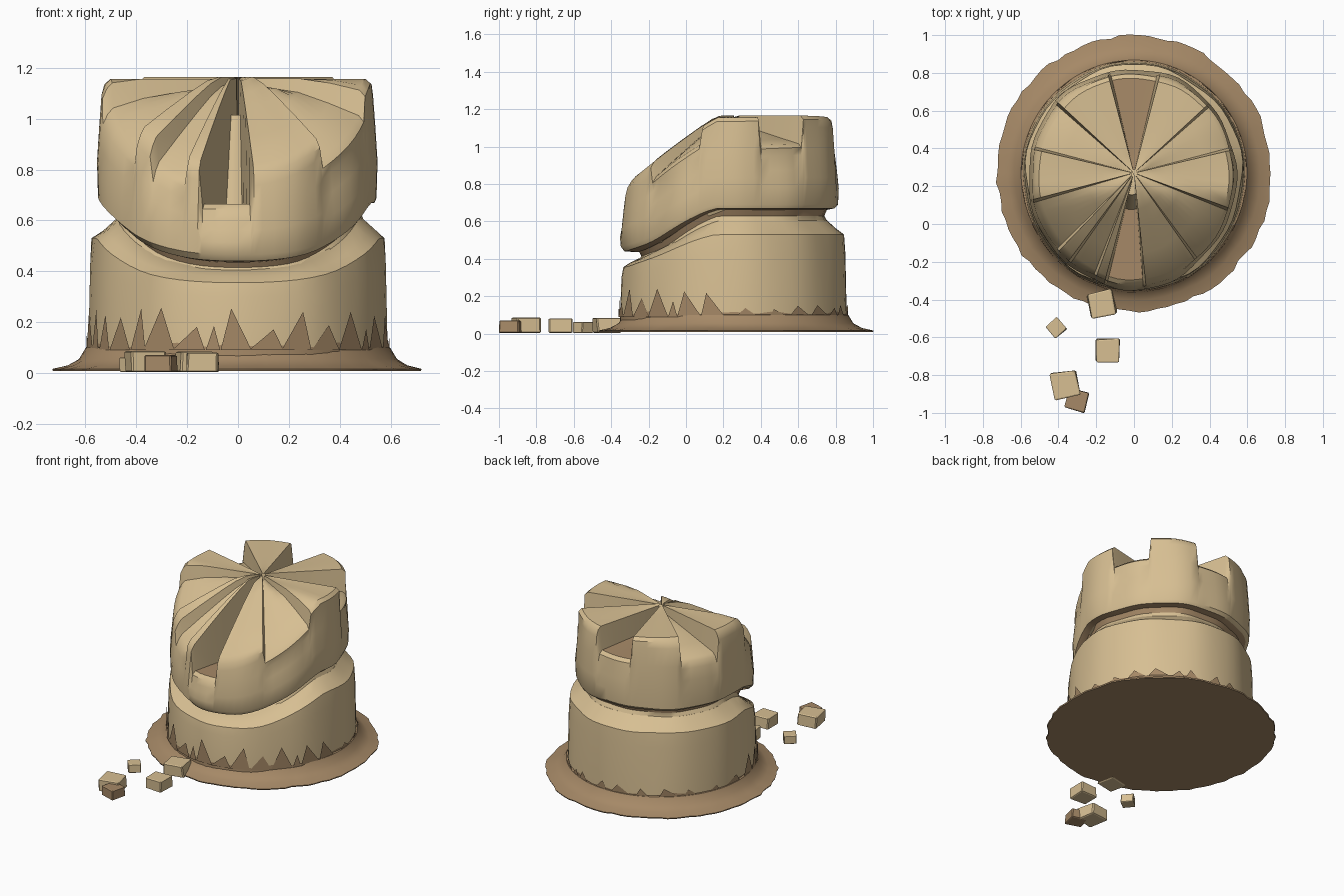
import bpy, bmesh, math, random
from math import sin, cos, radians

random.seed(4)
CY = 0.27          # tower axis offset in y
cube = bpy.data.objects.get("Cube")
if cube:
    bpy.data.objects.remove(cube, do_unlink=True)


def material(name, rgb):
    m = bpy.data.materials.new(name)
    m.use_nodes = True
    m.diffuse_color = (*rgb, 1)
    bsdf = m.node_tree.nodes["Principled BSDF"]
    bsdf.inputs["Base Color"].default_value = (*rgb, 1)
    bsdf.inputs["Roughness"].default_value = 0.9
    return m


SAND = material("sandstone", (0.68, 0.52, 0.29))
DIRT = material("brown dirt", (0.38, 0.25, 0.135))


def finish(name, bm, mats, smooth=35):
    bmesh.ops.recalc_face_normals(bm, faces=bm.faces)
    me = bpy.data.meshes.new(name)
    bm.to_mesh(me)
    bm.free()
    for m in mats:
        me.materials.append(m)
    ob = bpy.data.objects.new(name, me)
    bpy.context.collection.objects.link(ob)
    if smooth:
        bpy.ops.object.select_all(action="DESELECT")
        ob.select_set(True)
        bpy.context.view_layer.objects.active = ob
        bpy.ops.object.shade_smooth_by_angle(angle=radians(smooth))
    return ob


def place(a, r, stretch):
    """Point on the tower; the front half bulges by the stretch factor."""
    s = sin(radians(a))
    return r * cos(radians(a)), CY + r * s * (stretch if s < 0 else 1)


def lathe(name, angles, rings, mats, stretch, paint=None):
    """Skin rings, each a function of angle giving (radius, height)."""
    bm = bmesh.new()
    rows = []
    for ring in rings:
        row = []
        for a in angles:
            r, z = ring(a)
            row.append(bm.verts.new((*place(a, r, stretch), z)))
        rows.append(row)
    n = len(angles)
    for k in range(len(rows) - 1):
        for i in range(n):
            j = (i + 1) % n
            f = bm.faces.new((rows[k][i], rows[k][j], rows[k + 1][j], rows[k + 1][i]))
            if paint:
                f.material_index = paint(k, angles[i] + ((angles[j] - angles[i]) % 360) / 2)
    bm.faces.new(rows[0][::-1])
    bm.faces.new(rows[-1])
    return finish(name, bm, mats)


def tilt(a):
    """0 along the front edge, 1 from the middle to the back."""
    y = place(a, 0.56, 1.09)[1]
    t = min(1, max(0, (y + 0.34) / 0.50))
    return 0.5 * t + 0.5 * t * t * (3 - 2 * t)


def wobble(a, seed=0):
    return 0.006 * sin(radians(5 * a + 70 * seed)) + 0.004 * sin(radians(11 * a + 40 * seed))


STEPS = list(range(0, 360, 6))
LOWER, UPPER = 1.06, 1.12     # front bulge of the two drums

# Dirt mound with a ragged rim
ragged = {a: random.uniform(-0.012, 0.006) for a in range(0, 360, 4)}
lathe("dirt_mound", list(ragged), [
    lambda a: (0.727 + ragged[a], 0.008),
    lambda a: (0.73 + ragged[a], 0.016),
    lambda a: (0.67 + ragged[a] / 2, 0.030),
    lambda a: (0.625, 0.055),
    lambda a: (0.598, 0.10),
    lambda a: (0.55, 0.11)], [DIRT], 1.01)

# Lower drum with its slanted shoulder and the recessed neck
lathe("lower_drum", STEPS, [
    lambda a: (0.590, 0.02),
    lambda a: (0.588 + wobble(a) / 2, 0.10 + 2 * abs(wobble(a, 2))),
    lambda a: (0.581 + wobble(a) / 2, 0.30 + 0.13 * tilt(a)),
    lambda a: (0.573 + wobble(a), 0.355 + 0.175 * tilt(a)),
    lambda a: (0.535 + wobble(a, 1), 0.38 + 0.18 * tilt(a)),
    lambda a: (0.485 + wobble(a, 1), 0.405 + 0.20 * tilt(a))],
    [SAND, DIRT], LOWER, lambda k, a: int(k == 0))
lathe("neck", STEPS, [
    lambda a: (0.487 + wobble(a, 1), 0.40 + 0.20 * tilt(a)),
    lambda a: (0.475 + wobble(a, 2), 0.415 + 0.215 * tilt(a)),
    lambda a: (0.49 + wobble(a, 2), 0.445 + 0.22 * tilt(a))],
    [SAND, DIRT], LOWER, lambda k, a: k)

# Dirt spikes climbing the lower drum, taller at the front
bm = bmesh.new()
a = 0.0
while a < 352:
    front = a > 185
    w = random.uniform(4, 13) if front else random.uniform(8, 14)
    h = random.uniform(0.17, 0.26) if front else random.uniform(0.13, 0.18)
    pts = ((a - 0.5, 0.09), (a + w + 0.5, 0.09), (a + w * random.uniform(0.2, 0.8), h))
    bm.faces.new([bm.verts.new((*place(t, 0.597, LOWER), z)) for t, z in pts])
    a += w + (random.uniform(0, 2) if front else random.uniform(0, 7))
finish("dirt_spikes", bm, [DIRT], 0)

# Broken top: sunken wedges as (start, end, depth at rim, depth at centre)
WEDGES = [(14, 42, 0.15, 0.04), (76, 104, 0.16, 0.14), (138, 166, 0.15, 0.04),
          (194, 222, 0.09, 0.02), (231, 247, 0.09, 0.02), (254, 276, 0, 0),
          (309, 341, 0.09, 0.02)]
BACK_NOTCH, FRONT_SLOT = 1, 5
top_angles = set(range(0, 360, 5))
for s, e, d, c in WEDGES:
    top_angles -= {a for a in top_angles if min(abs(a - s), abs(a - e)) < 3}
    top_angles |= {s - 0.8, s + 0.8, e - 0.8, e + 0.8}
top_angles = sorted(top_angles)


def wedge(a):
    for i, (s, e, d, c) in enumerate(WEDGES):
        if s < a < e:
            return i
    return None


def top_height(a, r):
    i = wedge(a)
    if i == FRONT_SLOT:      # level floor that climbs steeply to the hub
        return 0.665 + 0.35 * min(1, max(0, (0.17 - r) / 0.07))
    y = place(a, r, UPPER)[1]
    z = 1.16 - 0.005 * cos(radians(4 * a))
    if y < 0.17:
        z -= 0.36 * ((0.17 - y) / 0.49) ** 1.1
    if i is not None:
        s, e, d, c = WEDGES[i]
        z -= c + (d - c) * min(1, r / 0.5)
    return z


def rim(r, drop):
    return lambda a: (r + wobble(a, 3) / 2, top_height(a, r) - drop)


def wall(r, part):
    """Ring part of the way from the underside edge to the rim."""
    def ring(a):
        low = 0.465 + 0.225 * tilt(a)
        high = top_height(a, 0.53) - 0.06
        return r + wobble(a, 2) - 0.01 * cos(radians(a)), low + (high - low) * part
    return ring


def crown_paint(k, a):
    floor = wedge(a) == BACK_NOTCH and k >= 7 or wedge(a) == FRONT_SLOT and 7 <= k <= 9
    return int(k == 0 or floor)


lathe("upper_drum", top_angles, [
    lambda a: (0.475, 0.435 + 0.225 * tilt(a)),
    lambda a: (0.53 + wobble(a, 2), 0.44 + 0.23 * tilt(a)),
    wall(0.547, 0), wall(0.551, 0.35), wall(0.542, 0.7), wall(0.533, 1),
    rim(0.525, 0.02), rim(0.503, 0), rim(0.38, 0), rim(0.25, 0), rim(0.17, 0),
    rim(0.10, 0), lambda a: (0.018, top_height(a, 0.018))],
    [SAND, DIRT], UPPER, crown_paint)

# Fallen rubble: x, y, size, height, turn, material
RUBBLE = [("rubble_near_wall", -0.17, -0.425, 0.14, 0.08, 12, SAND),
          ("rubble_small", -0.41, -0.55, 0.085, 0.057, 42, SAND),
          ("rubble_square", -0.14, -0.67, 0.13, 0.077, 1, SAND),
          ("rubble_large", -0.365, -0.85, 0.145, 0.082, 10, SAND),
          ("rubble_brown", -0.30, -0.932, 0.115, 0.066, -14, DIRT)]
for name, x, y, size, height, turn, mat in RUBBLE:
    bm = bmesh.new()
    bmesh.ops.create_cube(bm, size=1)
    for v in bm.verts:
        v.co.x *= random.uniform(0.86, 1.04)
        v.co.y *= random.uniform(0.86, 1.04)
    bmesh.ops.bevel(bm, geom=bm.edges[:], offset=0.05, segments=1, affect="EDGES")
    ob = finish(name, bm, [mat], 0)
    ob.scale = (size, size, height)
    ob.rotation_euler.z = radians(turn)
    ob.location = (x, y, 0.004 + height / 2)
